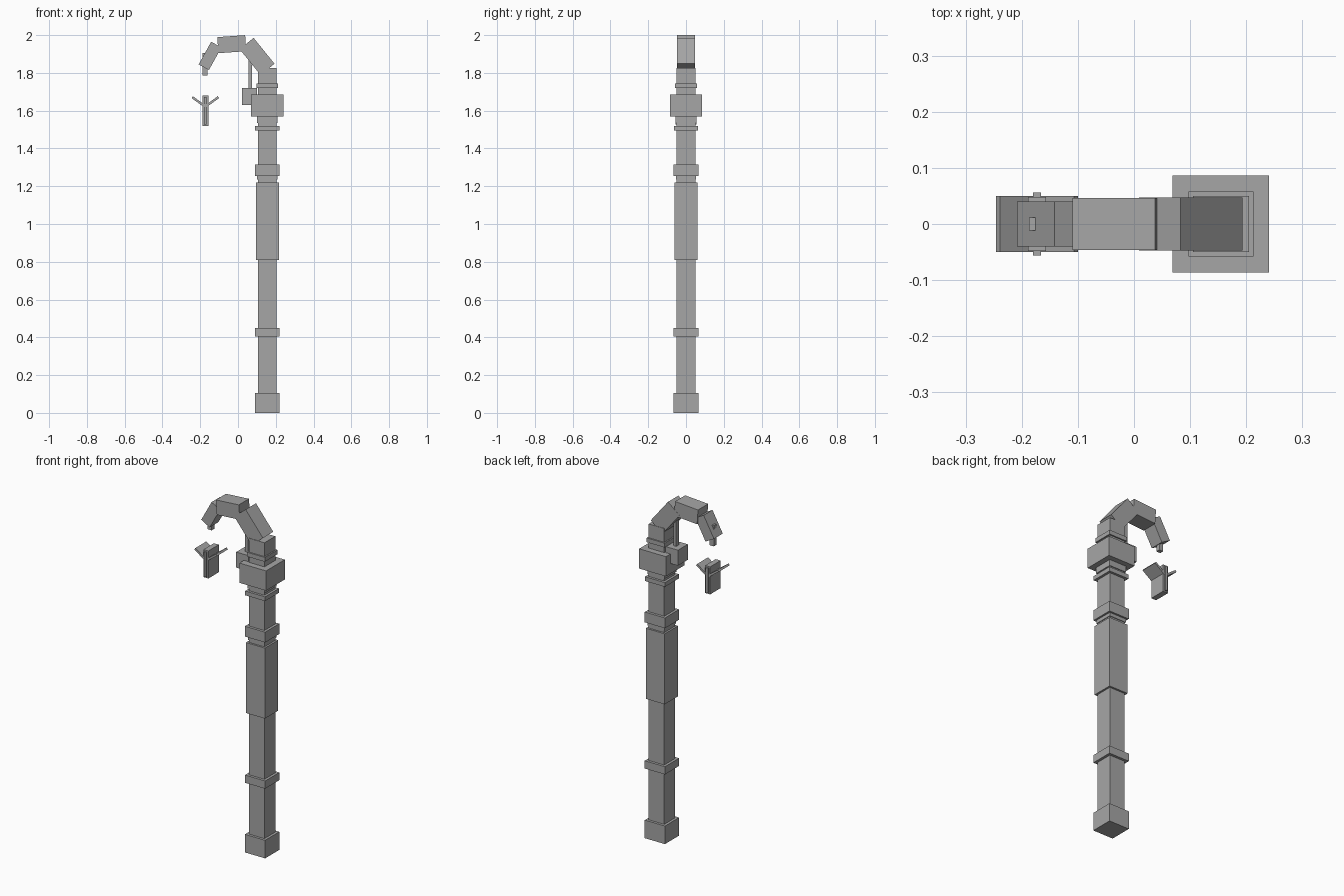
import bpy
from math import radians
from mathutils import Matrix, Vector

if "Cube" in bpy.data.objects:
    bpy.data.objects.remove(bpy.data.objects["Cube"], do_unlink=True)

grey = bpy.data.materials.new("stone_grey")
grey.use_nodes = True
colour = (0.38, 0.38, 0.38, 1)
grey.diffuse_color = colour
grey.node_tree.nodes["Principled BSDF"].inputs["Base Color"].default_value = colour


def box(name, centre, size, tilt=0):
    """Flat-faced block, tilted in degrees about the y axis."""
    bpy.ops.mesh.primitive_cube_add(size=1)
    ob = bpy.context.object
    ob.name = name
    ob.data.transform(Matrix.Diagonal(Vector(size)).to_4x4())
    ob.location = centre
    ob.rotation_euler.y = radians(tilt)
    ob.data.materials.append(grey)
    return ob


POST_X = 0.155


def post_block(name, low, high, half):
    box(name, (POST_X, 0, (low + high) / 2), (half * 2, half * 2, high - low))


# Square post with its collars, from the ground up
post_block("post_base", 0, 0.105, 0.065)
post_block("post_shaft", 0.105, 1.825, 0.05)
post_block("lower_collar", 0.405, 0.45, 0.065)
post_block("post_sleeve", 0.81, 1.22, 0.061)
post_block("middle_neck", 1.235, 1.255, 0.054)
post_block("middle_collar", 1.255, 1.315, 0.065)
post_block("upper_collar", 1.495, 1.52, 0.064)
post_block("upper_neck", 1.535, 1.57, 0.055)
post_block("capital", 1.57, 1.685, 0.086)
post_block("top_collar", 1.72, 1.745, 0.058)

# Curved arm in three straight blocks
box("arm_rise", (0.101, 0, 1.887), (0.176, 0.095, 0.095), 51)
box("arm_crown", (-0.033, 0, 1.952), (0.148, 0.093, 0.085), -4)
box("arm_tip", (-0.148, 0, 1.89), (0.137, 0.081, 0.062), -61)

# Hook under the arm tip
box("hook", (-0.174, 0, 1.845), (0.026, 0.024, 0.12))

# Counterweight and its rod beside the capital
box("counterweight", (0.06, 0, 1.675), (0.08, 0.09, 0.09))
box("counterweight_rod", (0.064, 0, 1.81), (0.018, 0.024, 0.2))

# Hanging lantern with a raised strip and two slanted flaps
LAMP_X = -0.173
box("lantern_body", (LAMP_X, 0, 1.6), (0.032, 0.096, 0.16))
box("lantern_strip", (LAMP_X, 0, 1.6), (0.014, 0.112, 0.145))
for name, side in (("left", 1), ("right", -1)):
    box(name + "_flap", (LAMP_X + side * 0.037, 0, 1.648),
        (0.08, 0.1, 0.012), -36 * side)
